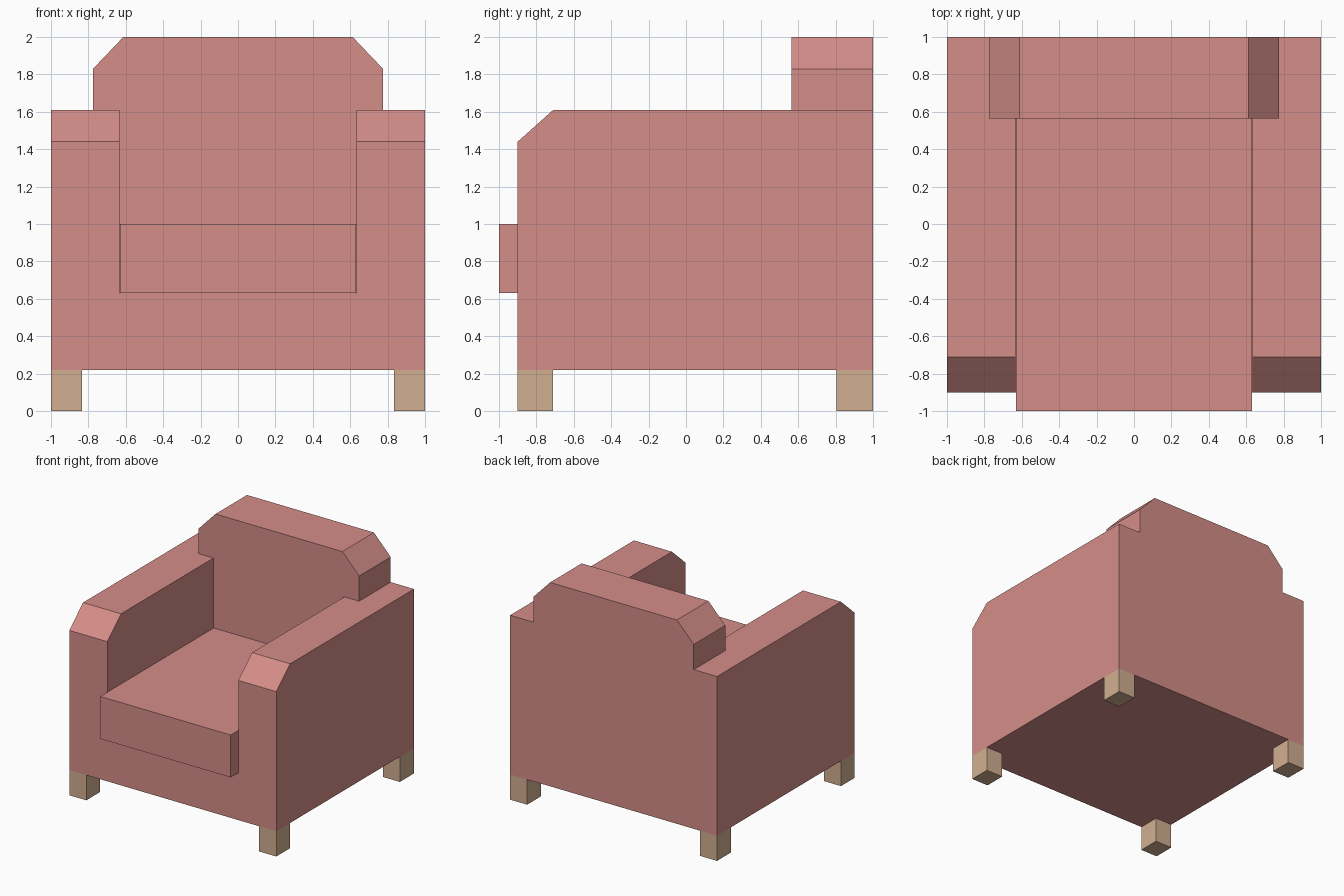
import bpy
import bmesh
from mathutils import Vector

cube = bpy.data.objects.get("Cube")
if cube:
    bpy.data.objects.remove(cube, do_unlink=True)


def material(name, rgb):
    m = bpy.data.materials.new(name)
    m.use_nodes = True
    m.diffuse_color = (*rgb, 1)
    bsdf = m.node_tree.nodes["Principled BSDF"]
    bsdf.inputs["Base Color"].default_value = (*rgb, 1)
    bsdf.inputs["Roughness"].default_value = 0.9
    return m


FABRIC = material("rose fabric", (0.66, 0.27, 0.25))
WOOD = material("pale wood", (0.64, 0.43, 0.28))


def prism(name, points, axis, lo, hi, mat):
    """Extrude a profile along x (points are y, z) or y (points are x, z)."""
    bm = bmesh.new()
    place = (lambda a, b: (lo, a, b)) if axis == "x" else (lambda a, b: (a, lo, b))
    face = bm.faces.new([bm.verts.new(place(*p)) for p in points])
    shift = Vector((hi - lo, 0, 0) if axis == "x" else (0, hi - lo, 0))
    top = bmesh.ops.extrude_face_region(bm, geom=[face], use_keep_orig=True)["geom"]
    bmesh.ops.translate(bm, vec=shift,
                        verts=[v for v in top if isinstance(v, bmesh.types.BMVert)])
    bmesh.ops.recalc_face_normals(bm, faces=bm.faces[:])
    mesh = bpy.data.meshes.new(name)
    bm.to_mesh(mesh)
    bm.free()
    mesh.materials.append(mat)
    ob = bpy.data.objects.new(name, mesh)
    bpy.context.collection.objects.link(ob)
    return ob


def box(name, x, y, z, mat):
    rect = [(x[0], z[0]), (x[1], z[0]), (x[1], z[1]), (x[0], z[1])]
    return prism(name, rect, "y", y[0], y[1], mat)


def combine(target, helper, operation):
    """Apply a boolean and discard the helper."""
    helper.hide_render = True
    mod = target.modifiers.new(operation.lower(), "BOOLEAN")
    mod.operation = operation
    mod.solver = "EXACT"
    mod.object = helper
    bpy.context.view_layer.objects.active = target
    bpy.ops.object.modifier_apply(modifier=mod.name)
    bpy.data.objects.remove(helper, do_unlink=True)


# Upholstered body: side profile with sloped arm fronts
body = prism("upholstered_body",
             [(-0.9, 0.22), (1, 0.22), (1, 1.61), (-0.71, 1.61), (-0.9, 1.44)],
             "x", -1, 1, FABRIC)

# Seat well between the arms
combine(body, box("seat_well", (-0.633, 0.633), (-1.2, 0.565), (0.63, 1.9), FABRIC),
        "DIFFERENCE")

# Raised back with clipped corners, rooted in the body between the arms
half = [(0.633, 1.4), (0.633, 1.61), (0.775, 1.61), (0.775, 1.83), (0.613, 2.0)]
profile = half + [(-x, z) for x, z in reversed(half)]
combine(body, prism("raised_back", profile, "y", 0.565, 1, FABRIC), "UNION")

# Seat cushion, protruding at the front
box("seat_cushion", (-0.63, 0.63), (-1, 0.565), (0.63, 1.0), FABRIC)

# Legs
for side, x in (("left", (0.835, 1)), ("right", (-1, -0.835))):
    for end, y in (("front", (-0.9, -0.71)), ("back", (0.805, 1))):
        box(f"{end}_{side}_leg", x, y, (0, 0.22), WOOD)
